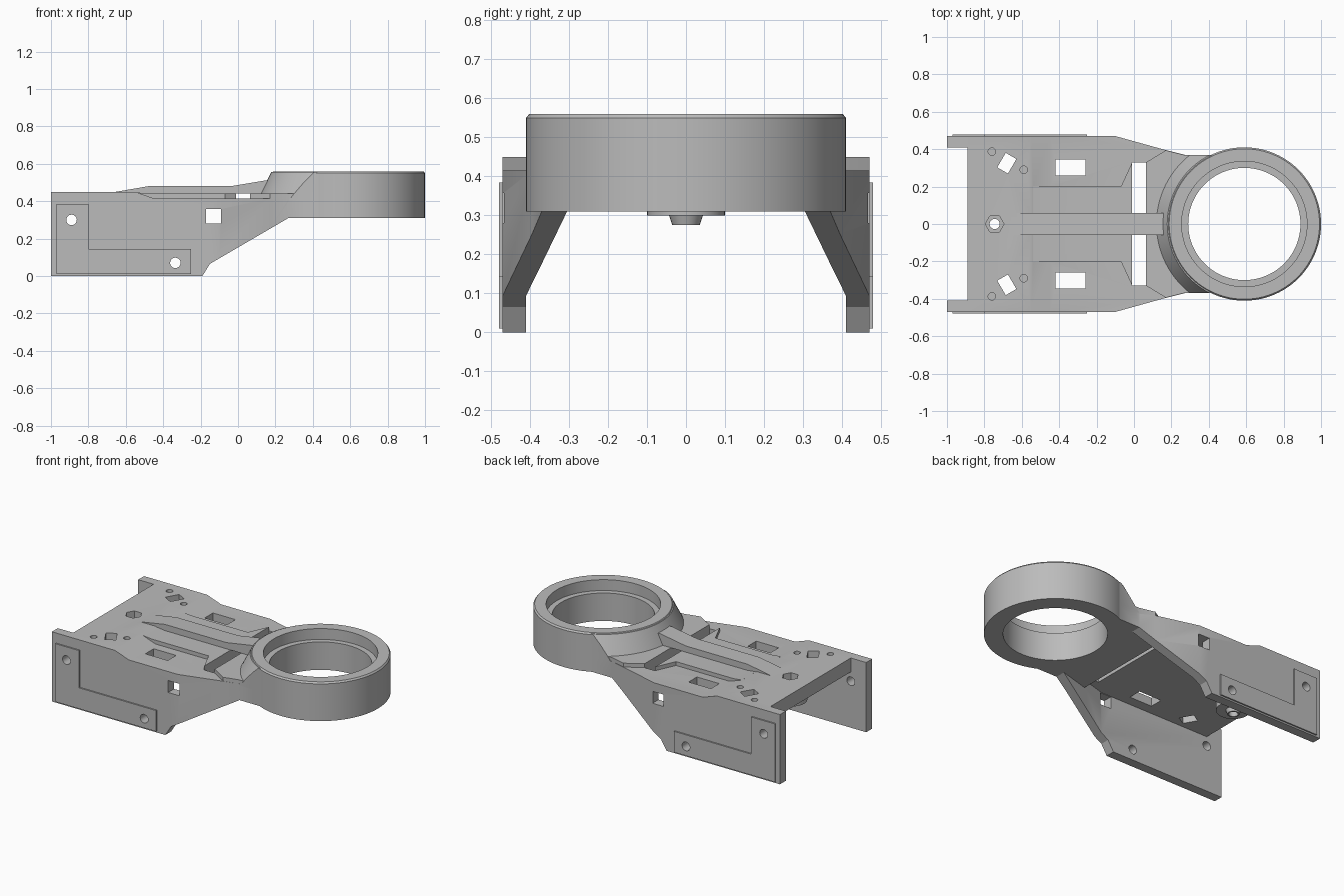
import bpy, math
from mathutils import Matrix, Vector

if "Cube" in bpy.data.objects:
    bpy.data.objects.remove(bpy.data.objects["Cube"])

grey = bpy.data.materials.new("plain grey")
grey.use_nodes = True
grey.diffuse_color = (0.5, 0.5, 0.5, 1)
grey.node_tree.nodes["Principled BSDF"].inputs["Base Color"].default_value = (0.5, 0.5, 0.5, 1)


def loft(name, lower, upper):
    """Closed solid between two matching loops of points."""
    n = len(lower)
    faces = [tuple(range(n))[::-1], tuple(range(n, 2 * n))]
    faces += [(i, (i + 1) % n, n + (i + 1) % n, n + i) for i in range(n)]
    mesh = bpy.data.meshes.new(name)
    mesh.from_pydata(list(lower) + list(upper), [], faces)
    mesh.materials.append(grey)
    ob = bpy.data.objects.new(name, mesh)
    bpy.context.collection.objects.link(ob)
    bpy.context.view_layer.objects.active = ob
    bpy.ops.object.mode_set(mode='EDIT')
    bpy.ops.mesh.select_all(action='SELECT')
    bpy.ops.mesh.normals_make_consistent(inside=False)
    bpy.ops.object.mode_set(mode='OBJECT')
    return ob


def plan(name, half, z0, z1):
    """Outline mirrored across y, extruded upwards."""
    pts = half + [(x, -y) for x, y in reversed(half)]
    return loft(name, [(x, y, z0) for x, y in pts], [(x, y, z1) for x, y in pts])


def side(name, pts, y0, y1):
    """Side profile extruded along y."""
    return loft(name, [(x, y0, z) for x, z in pts], [(x, y1, z) for x, z in pts])


def box(name, x0, x1, y0, y1, z0, z1):
    return side(name, [(x0, z0), (x1, z0), (x1, z1), (x0, z1)], y0, y1)


def disc(name, x, y, z0, z1, r0, r1=None, n=32, turn=0):
    def loop(r, z):
        return [(x + r * math.cos(turn + math.tau * i / n),
                 y + r * math.sin(turn + math.tau * i / n), z) for i in range(n)]
    return loft(name, loop(r0, z0), loop(r1 or r0, z1))


def combine(ob, other, op):
    mod = ob.modifiers.new("combine", 'BOOLEAN')
    mod.operation, mod.object, mod.solver = op, other, 'EXACT'
    bpy.ops.object.select_all(action='DESELECT')
    bpy.context.view_layer.objects.active = ob
    ob.select_set(True)
    bpy.ops.object.modifier_apply(modifier=mod.name)
    bpy.data.objects.remove(other)


def cut(other):
    combine(body, other, 'DIFFERENCE')


def add(other):
    combine(body, other, 'UNION')


# Tapered channel body: side plates and deck in one shell
outline = [(-1, .47), (-.1, .47), (.17, .395), (.27, .37), (.45, .37)]
body = plan("bracket_body", outline, -.1, .7)
combine(body, side("profile", [(-1, 0), (-.19, 0), (-.15, .065), (.27, .31), (.5, .31),
                               (.5, .415), (-.45, .415), (-.55, .45), (-1, .45)], -.6, .6),
        'INTERSECT')
cut(plan("channel", [(-1.1, .41), (-.1, .41), (.067, .362)], -.2, .36))
cut(plan("throat", [(.05, .367), (.27, .305), (.6, .305)], -.2, .31))
cut(box("rear_notch", -1.1, -.89, -.41, .41, -.2, .6))

# Raised middle of the deck and flared shoulder next to the slot
add(side("deck_middle", [(-.54, .38), (-.54, .447), (-.48, .44), (-.05, .44), (-.05, .38)],
         -.2, .2))
add(plan("shoulder", [(-.07, .2), (-.01, .33), (.065, .33), (.17, .394), (.27, .369),
                      (.44, .369)], .37, .44))

# Sloped collar trimmed to the body outline
collar = disc("collar", .59, 0, .40, .555, .49, .4125, 96)
combine(collar, plan("trim", outline, .3, .7), 'INTERSECT')
add(collar)
cut(box("cross_slot", -.01, .065, -.33, .33, .2, .6))

# Centre rib bridging the slot
add(side("centre_rib", [(-.61, .42), (-.66, .449), (-.48, .48), (-.04, .48), (.14, .51),
                        (.2, .51), (.2, .44), (-.1, .44), (-.1, .42)], -.06, .06))

# Ring with a chamfered rim and stepped bore
add(disc("ring", .59, 0, .31, .55, .41, n=96))
add(disc("ring_rim", .59, 0, .55, .56, .41, .402, 96))
cut(disc("bore", .59, 0, .2, .7, .3, n=96))
cut(disc("bore_step", .59, 0, .49, .7, .335, n=96))

# Underside boss with a nut pocket
add(disc("boss_pad", -.745, 0, .30, .38, .1))
add(disc("boss", -.745, 0, .275, .32, .035, .05))
cut(disc("bolt_hole", -.745, 0, .1, .6, .027))
cut(disc("nut_pocket", -.745, 0, .40, .6, .05, n=6))

for s in (-1, 1):
    # L-shaped pads on the outer faces
    pad = [(-.97, .01), (-.25, .01), (-.25, .145), (-.8, .145), (-.8, .385), (-.97, .385)]
    add(side("side_pad", pad, s * .46, s * .479))
    # Deck openings and blind holes
    cut(box("deck_window", -.42, -.26, s * .26, s * .345, .2, .6))
    tilted = box("tilted_window", -.033, .033, -.045, .045, .2, .6)
    tilted.data.transform(Matrix.Translation(Vector((-.68, s * .325, 0)))
                          @ Matrix.Rotation(-s * math.radians(30), 4, 'Z'))
    cut(tilted)
    for x, y in ((-.76, .387), (-.59, .29)):
        cut(disc("blind_hole", x, s * y, .41, .6, .02, n=20))

# Square windows and screw holes through both side plates
cut(box("side_window", -.17, -.09, -.6, .6, .28, .357))
for x, z in ((-.89, .3), (-.335, .07)):
    hole = disc("screw_hole", 0, 0, -.6, .6, .028, n=24)
    hole.data.transform(Matrix.Translation(Vector((x, 0, z)))
                        @ Matrix.Rotation(math.radians(90), 4, 'X'))
    cut(hole)

bpy.ops.object.select_all(action='DESELECT')
body.select_set(True)
bpy.context.view_layer.objects.active = body
bpy.ops.object.shade_smooth_by_angle(angle=math.radians(25))
